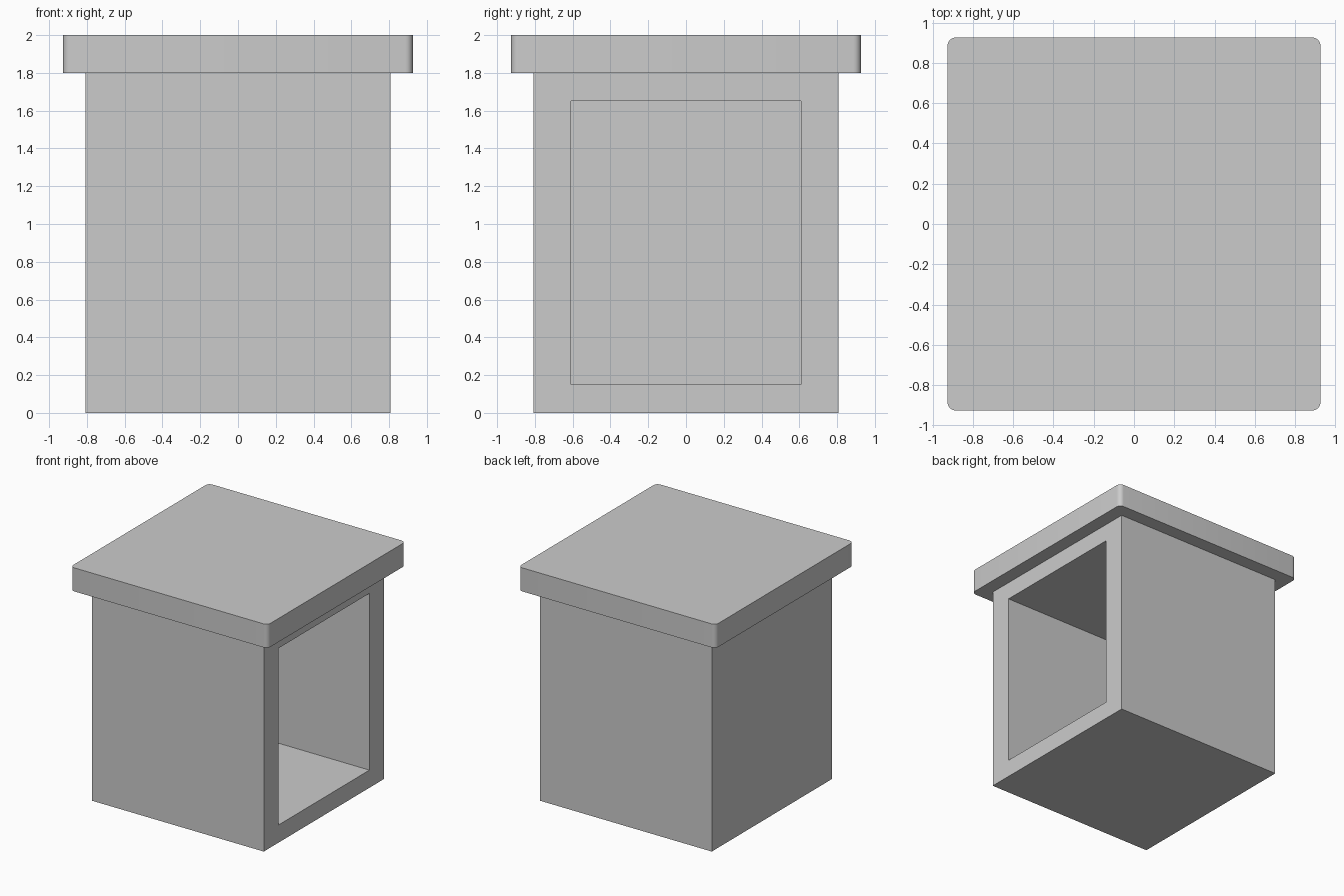
import bpy, bmesh

if "Cube" in bpy.data.objects:
    bpy.data.objects.remove(bpy.data.objects["Cube"])

HALF, BODY_H = 0.807, 1.8            # cabinet half width and height
OPEN_Y, OPEN_Z = 0.61, (0.15, 1.65)  # opening in the right side
CAVITY = 1.41                        # depth of the compartment
LID_HALF, LID_R = 0.926, 0.04


def box(bm, half, z0, z1):
    verts = bmesh.ops.create_cube(bm, size=1)["verts"]
    for v in verts:
        v.co = (v.co.x * 2 * half, v.co.y * 2 * half, z0 if v.co.z < 0 else z1)


def finish(bm, name):
    bmesh.ops.recalc_face_normals(bm, faces=bm.faces)
    mesh = bpy.data.meshes.new(name)
    bm.to_mesh(mesh)
    bm.free()
    obj = bpy.data.objects.new(name, mesh)
    bpy.context.collection.objects.link(obj)
    return obj


# Cabinet: box with a deep compartment open to the right (+x)
bm = bmesh.new()
box(bm, HALF, 0, BODY_H)
face = max(bm.faces, key=lambda f: f.calc_center_median().x)
bmesh.ops.inset_individual(bm, faces=[face], thickness=0.15)
for v in face.verts:
    v.co.y = OPEN_Y if v.co.y > 0 else -OPEN_Y
    v.co.z = OPEN_Z[1] if v.co.z > BODY_H / 2 else OPEN_Z[0]
back = bmesh.ops.extrude_discrete_faces(bm, faces=[face])["faces"][0]
bmesh.ops.translate(bm, verts=back.verts, vec=(-CAVITY, 0, 0))
finish(bm, "cabinet")

# Top slab: overhanging, with rounded vertical corners
bm = bmesh.new()
box(bm, LID_HALF, BODY_H, 2)
corners = [e for e in bm.edges if abs(e.verts[0].co.z - e.verts[1].co.z) > 0.1]
bmesh.ops.bevel(bm, geom=corners, offset=LID_R, offset_type='OFFSET',
                segments=6, profile=0.5, affect='EDGES')
top = finish(bm, "top_slab")
bpy.context.view_layer.objects.active = top
top.select_set(True)
bpy.ops.object.shade_smooth_by_angle()
